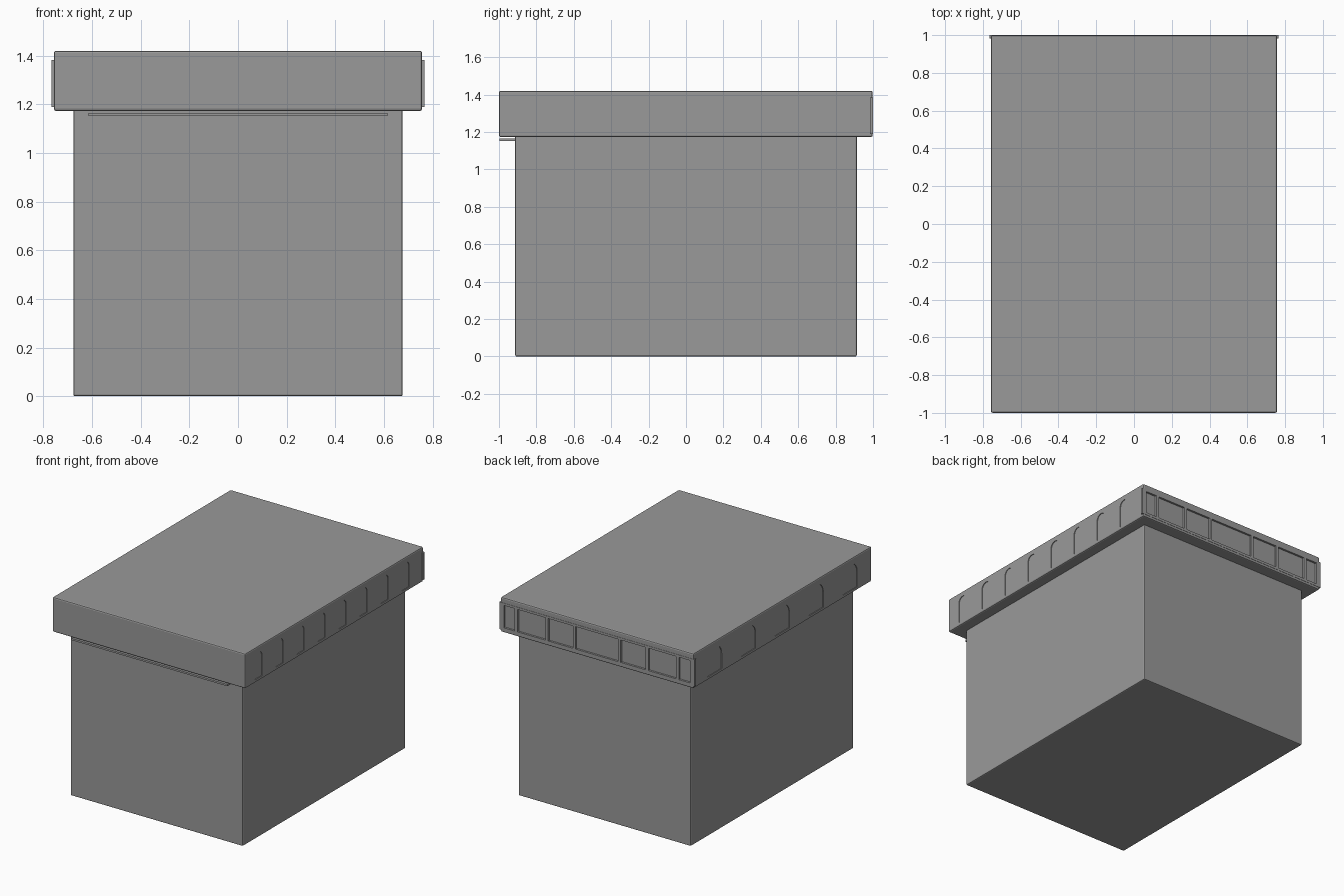
import bpy, bmesh, math

if "Cube" in bpy.data.objects:
    bpy.data.objects.remove(bpy.data.objects["Cube"])

grey = bpy.data.materials.new("dark_grey")
grey.diffuse_color = (0.32, 0.32, 0.32, 1)
grey.use_nodes = True
grey.node_tree.nodes["Principled BSDF"].inputs["Base Color"].default_value = grey.diffuse_color


def box(name, x, y, z, bevel=0.0):
    """Box from (min, max) ranges, with an optional small rounded edge."""
    bm = bmesh.new()
    bmesh.ops.create_cube(bm, size=1)
    for v in bm.verts:
        v.co = [r[0] + (c + 0.5) * (r[1] - r[0]) for c, r in zip(v.co, (x, y, z))]
    me = bpy.data.meshes.new(name)
    bm.to_mesh(me)
    bm.free()
    me.materials.append(grey)
    ob = bpy.data.objects.new(name, me)
    bpy.context.collection.objects.link(ob)
    if bevel:
        m = ob.modifiers.new("bevel", 'BEVEL')
        m.width, m.segments = bevel, 2
    return ob


def arch(bm, y, half, z0, z1, x0, x1):
    """Round-topped arch prism running along x."""
    n = 16
    pts = [(y - half, z0), (y + half, z0)]
    pts += [(y + half * math.cos(math.pi * i / n),
             z1 - half + half * math.sin(math.pi * i / n)) for i in range(n + 1)]
    face = bm.faces.new([bm.verts.new((x0, a, b)) for a, b in pts[:-1] + pts[-1:]])
    ext = bmesh.ops.extrude_face_region(bm, geom=[face])
    for v in ext["geom"]:
        if isinstance(v, bmesh.types.BMVert):
            v.co.x = x1
    bmesh.ops.remove_doubles(bm, verts=bm.verts, dist=1e-5)


# Main body and overhanging top slab
box("body", (-0.677, 0.677), (-0.913, 0.913), (0, 1.18), 0.007)
slab = box("top_slab", (-0.757, 0.757), (-1.0, 0.998), (1.173, 1.42), 0.009)

# Arched recesses: eight narrow on the right, five wide on the left
bm = bmesh.new()
for i in range(8):
    arch(bm, -0.852 + 0.236 * i, 0.04, 1.195, 1.383, 0.752, 0.80)
for i in range(5):
    arch(bm, -0.76 + 0.38 * i, 0.08, 1.195, 1.383, -0.752, -0.80)
bmesh.ops.recalc_face_normals(bm, faces=bm.faces)
me = bpy.data.meshes.new("arch_cutters")
bm.to_mesh(me)
bm.free()
me.materials.append(grey)
arches = bpy.data.objects.new("arch_cutters", me)
bpy.context.collection.objects.link(arches)

# Shallow pocket in the back behind the frame
pocket = box("pocket_cutter", (-0.74, 0.74), (0.986, 1.05), (1.2, 1.375))

# Bake the cuts and drop the cutters
for cutter in (arches, pocket):
    cut = slab.modifiers.new(cutter.name, 'BOOLEAN')
    cut.operation, cut.object, cut.solver = 'DIFFERENCE', cutter, 'EXACT'
dg = bpy.context.evaluated_depsgraph_get()
baked = bpy.data.meshes.new_from_object(slab.evaluated_get(dg))
slab.modifiers.clear()
slab.data = baked
for cutter in (arches, pocket):
    bpy.data.objects.remove(cutter)

# Back frame: two rails and eight upright bars around seven panels
Y = (0.983, 1.0)
box("back_rail_top", (-0.766, 0.766), Y, (1.367, 1.383))
box("back_rail_bottom", (-0.766, 0.766), Y, (1.19, 1.208))
for a, b in ((0.168, 0.187), (0.383, 0.405), (0.623, 0.645), (0.73, 0.766)):
    for s in (1, -1):
        box("back_upright", sorted((s * a, s * b)), Y, (1.208, 1.367))

# Thin ledge strip under the front overhang
box("front_strip", (-0.614, 0.614), (-0.997, -0.905), (1.152, 1.165))
